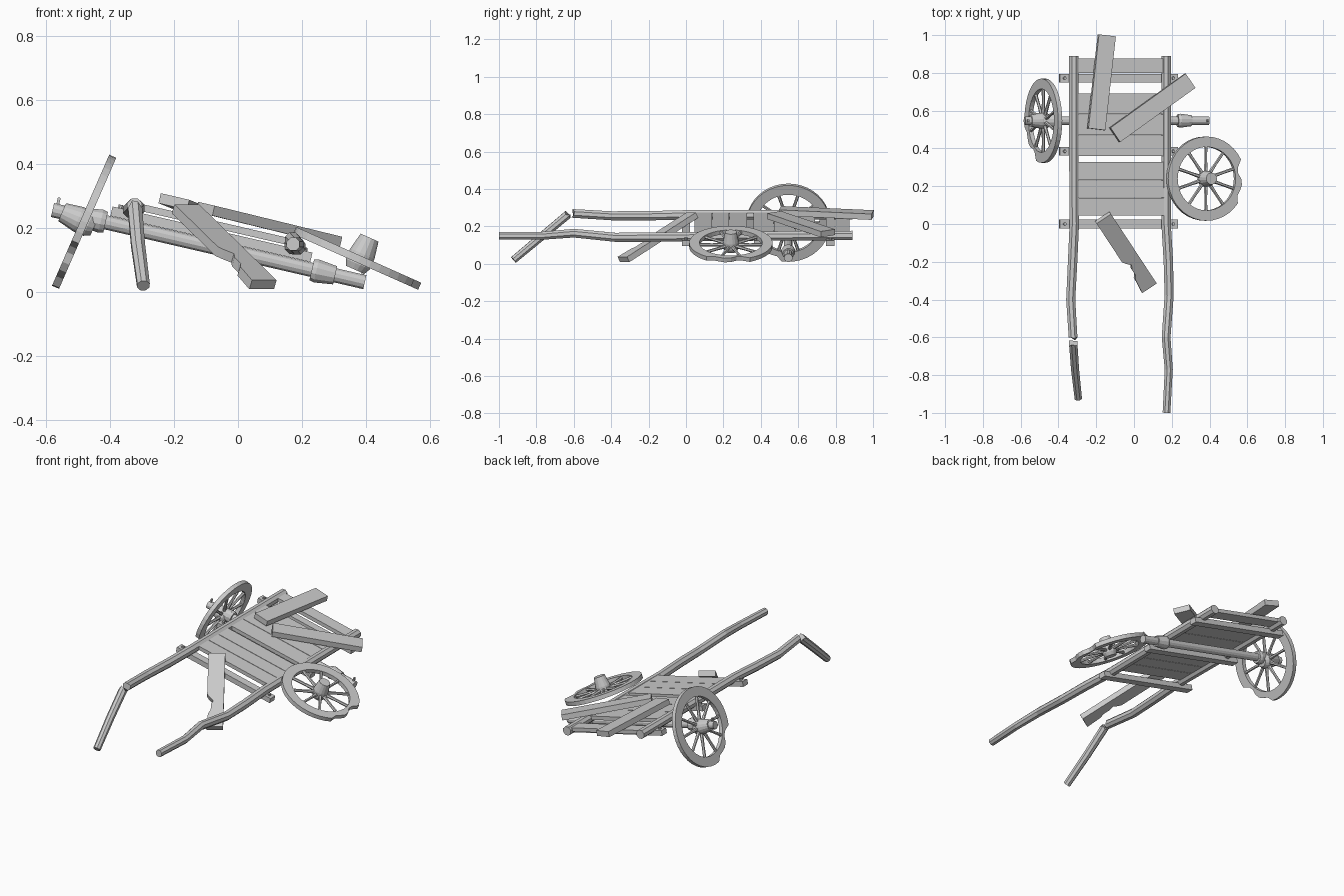
import bpy, bmesh, math, random
from mathutils import Matrix, Vector

if "Cube" in bpy.data.objects:
    bpy.data.objects.remove(bpy.data.objects["Cube"])

random.seed(4)
R = math.radians


def finish(name, bm, mat=Matrix()):
    bm.transform(mat)
    bmesh.ops.recalc_face_normals(bm, faces=bm.faces)
    me = bpy.data.meshes.new(name)
    bm.to_mesh(me)
    bm.free()
    ob = bpy.data.objects.new(name, me)
    bpy.context.collection.objects.link(ob)
    return ob


def box(name, centre, size, mat=Matrix()):
    bm = bmesh.new()
    bmesh.ops.create_cube(bm, size=1)
    return finish(name, bm, mat @ Matrix.Translation(centre) @ Matrix.Diagonal((*size, 1)))


def prism(name, outline, thick, mat):
    bm = bmesh.new()
    f = bm.faces.new([bm.verts.new((x, y, -thick / 2)) for x, y in outline])
    ext = bmesh.ops.extrude_face_region(bm, geom=[f])
    bmesh.ops.translate(bm, vec=(0, 0, thick), verts=[v for v in ext["geom"] if isinstance(v, bmesh.types.BMVert)])
    return finish(name, bm, mat)


def tube(name, pts, sides=8, mat=Matrix(), jag_start=0, jag_end=0):
    """Skin rings of (x, y, z, radius) points; ends can be splintered."""
    bm = bmesh.new()
    rings = []
    last = len(pts) - 1
    for i, p in enumerate(pts):
        a, b = Vector(pts[max(i - 1, 0)][:3]), Vector(pts[min(i + 1, last)][:3])
        t = (b - a).normalized()
        q = t.to_track_quat('Z', 'X')
        jag = jag_start if i == 0 else jag_end if i == last else 0
        ring = []
        for k in range(sides):
            w = 2 * math.pi * (k + 0.5) / sides
            off = q @ Vector((math.cos(w), math.sin(w), 0)) * p[3]
            ring.append(bm.verts.new(Vector(p[:3]) + off + t * random.uniform(-jag, jag)))
        rings.append(ring)
    for r0, r1 in zip(rings, rings[1:]):
        for k in range(sides):
            n = (k + 1) % sides
            bm.faces.new((r0[k], r0[n], r1[n], r1[k]))
    for r in (rings[0], rings[-1]):
        bm.faces.new(r)
    return finish(name, bm, mat)


def wheel(name, mat, bite):
    """Rim, spokes and hub around local z; bite is the angle of the broken rim."""
    seg, outer, inner, h = 40, 0.223, 0.168, 0.012
    dips = {-2: 0.203, -1: 0.207, 0: 0.2, 1: 0.184, 2: 0.19, -3: 0.2}
    bm = bmesh.new()
    rings = []
    b = round(bite / 360 * seg)
    for i in range(seg):
        w = 2 * math.pi * i / seg
        d = (i - b + seg // 2) % seg - seg // 2
        ro = dips.get(d, outer)
        rings.append([bm.verts.new((r * math.cos(w), r * math.sin(w), z))
                      for r, z in ((inner, -h), (ro, -h), (ro, h), (inner, h))])
    for i in range(seg):
        r0, r1 = rings[i], rings[(i + 1) % seg]
        for k in range(4):
            n = (k + 1) % 4
            bm.faces.new((r0[k], r0[n], r1[n], r1[k]))
    finish(name + "_rim", bm, mat)
    for i in range(10):
        w = 2 * math.pi * (i + 0.5) / 10
        c, s = math.cos(w), math.sin(w)
        tube(f"{name}_spoke_{i}", [(0.025 * c, 0.025 * s, 0, 0.011), (0.1 * c, 0.1 * s, 0, 0.008),
                                   (0.175 * c, 0.175 * s, 0, 0.009)], 6, mat)
    tube(name + "_hub", [(0, 0, -0.035, 0.032), (0, 0, -0.015, 0.042), (0, 0, 0.02, 0.042),
                         (0, 0, 0.075, 0.031)], 16, mat)


def loose_plank(name, centre, direction, normal, outline=None):
    x = Vector(direction).normalized()
    y = Vector(normal).cross(x).normalized()
    z = x.cross(y)
    mat = Matrix.Translation(centre) @ Matrix((x, y, z)).transposed().to_4x4()
    outline = outline or [(-0.25, -0.046), (0.25, -0.046), (0.25, 0.046), (-0.25, 0.046)]
    return prism(name, outline, 0.032, mat)


# Cart bed frame, leaning down to the right
cart = Matrix.Translation((-0.078, 0, 0.2025)) @ Matrix.Rotation(R(13), 4, 'Y')

# Long shafts that run beside the bed and forward as handles
tube("right_shaft", [(0.17, 0.89, 0.152, 0.027), (0.17, 0.3, 0.148, 0.027), (0.17, 0, 0.145, 0.027),
                     (0.182, -0.2, 0.143, 0.027), (0.186, -0.38, 0.142, 0.026), (0.17, -0.6, 0.164, 0.025),
                     (0.184, -0.77, 0.15, 0.023), (0.172, -1.0, 0.15, 0.022)])
tube("left_shaft", [(-0.318, 0.89, 0.262, 0.027), (-0.318, 0.3, 0.262, 0.027), (-0.316, 0, 0.262, 0.027),
                    (-0.325, -0.2, 0.257, 0.027), (-0.335, -0.4, 0.257, 0.026), (-0.322, -0.61, 0.27, 0.025)],
     jag_end=0.014)
tube("broken_left_handle", [(-0.322, -0.63, 0.265, 0.024), (-0.312, -0.77, 0.148, 0.023),
                            (-0.295, -0.922, 0.021, 0.021)], jag_start=0.014)

# Bed planks
for i, (y0, y1) in enumerate([(0.045, 0.138), (0.141, 0.23), (0.233, 0.327), (0.36, 0.468),
                              (0.471, 0.58), (0.583, 0.69), (0.8, 0.875)]):
    box(f"bed_plank_{i}", (0, (y0 + y1) / 2, 0.01), (0.475, y1 - y0, 0.022), cart)

# Cross beams with bolts at their ends
for i, y in enumerate((0.0, 0.385, 0.772)):
    box(f"cross_beam_{i}", (0, y, -0.022), (0.64, 0.045, 0.03), cart)
    for s in (-1, 1):
        tube(f"beam_bolt_{i}_{s}", [(s * 0.295, y, -0.01, 0.009), (s * 0.295, y, 0.004, 0.008)], 8, cart)

# Axle with collars and linch pins
tube("axle", [(-0.5, 0.547, -0.06, 0.023), (0.5, 0.547, -0.06, 0.023)], 12, cart)
for s in (-1, 1):
    tube(f"axle_collar_{s}", [(s * 0.33, 0.547, -0.06, 0.034), (s * 0.345, 0.547, -0.06, 0.038),
                              (s * 0.405, 0.547, -0.06, 0.03)], 12, cart)
    box(f"axle_pin_{s}", (s * 0.488, 0.547, -0.05), (0.009, 0.012, 0.065), cart)

# Wheels: one loose on the axle, one fallen flat against the bed
wheel("left_wheel", Matrix.Translation((-0.48, 0.547, 0.22)) @ Matrix.Rotation(R(-66.4), 4, 'Y'), 225)
wheel("right_wheel", Matrix.Translation((0.38, 0.24, 0.102)) @ Matrix.Rotation(R(24), 4, 'Y'), 0)

# Loose planks
tilt = (0.225, 0, 0.974)
loose_plank("loose_plank_rear", (-0.172, 0.75, 0.272), (0.055, 0.49, -0.022), tilt)
loose_plank("loose_plank_side", (0.097, 0.615, 0.212), (0.41, 0.295, -0.1), tilt)
loose_plank("loose_plank_front", (-0.043, -0.15, 0.142), (0.24, -0.365, -0.235), (0, 0, 1),
            [(-0.25, -0.046), (0.03, -0.046), (0.05, -0.033), (0.075, -0.012), (0.1, -0.024), (0.14, -0.024),
             (0.16, -0.038), (0.25, -0.046), (0.25, 0.046), (-0.25, 0.046)])
